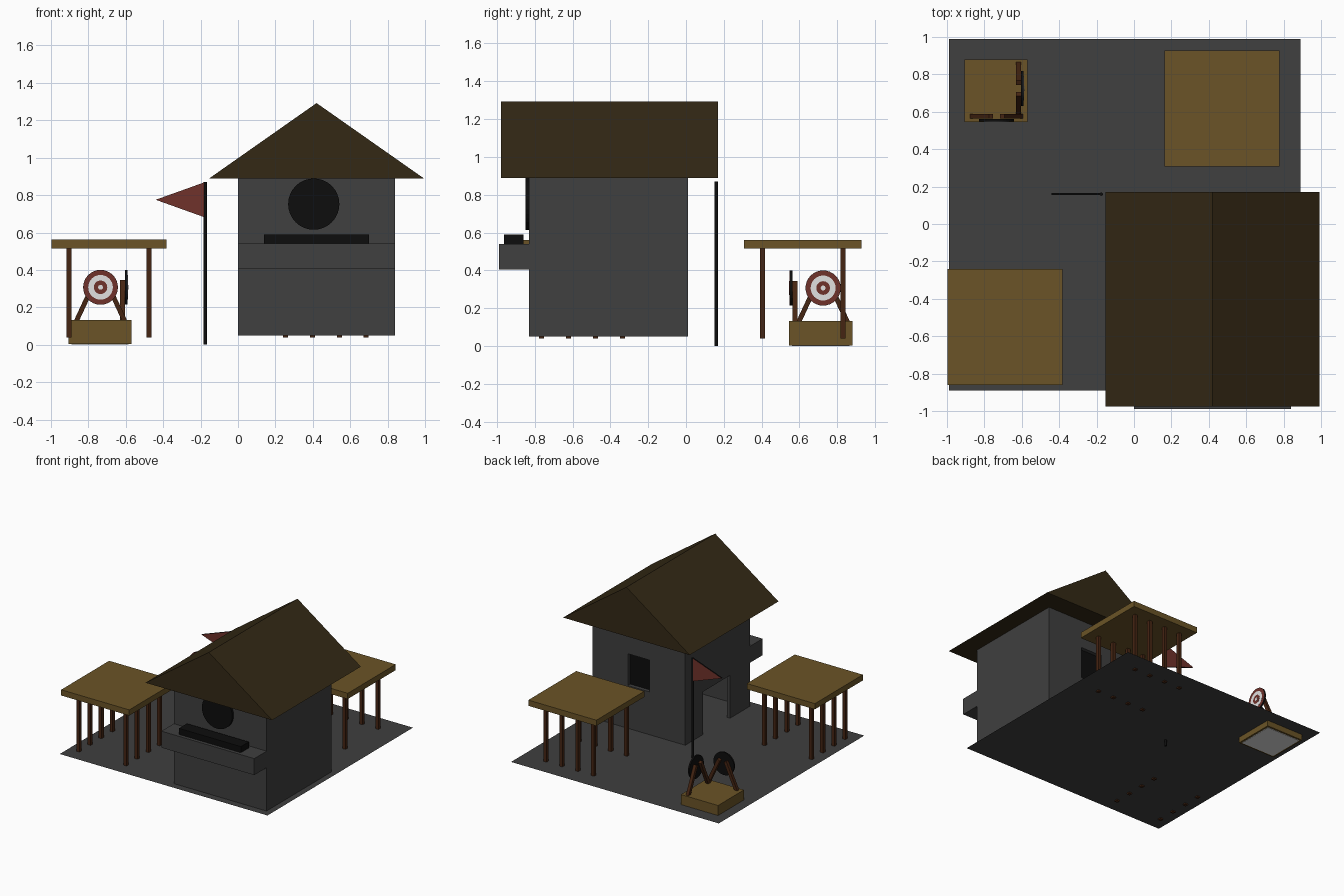
import bpy, bmesh, math
from mathutils import Vector, Matrix

if "Cube" in bpy.data.objects:
    bpy.data.objects.remove(bpy.data.objects["Cube"])


def mat(name, r, g, b):
    m = bpy.data.materials.new(name)
    m.diffuse_color = (r, g, b, 1)
    m.use_nodes = True
    m.node_tree.nodes["Principled BSDF"].inputs["Base Color"].default_value = m.diffuse_color
    return m


STONE = mat("stone_grey", .05, .05, .05)
ROOF = mat("dark_roof_brown", .034, .022, .0075)
THATCH = mat("straw_brown", .145, .088, .02)
WOOD = mat("post_wood", .06, .018, .006)
BLACK = mat("black", .004, .004, .004)
RED = mat("red", .16, .032, .024)
WHITE = mat("white", .75, .75, .75)


def make(name, bm, *mats):
    bmesh.ops.recalc_face_normals(bm, faces=bm.faces)
    me = bpy.data.meshes.new(name)
    bm.to_mesh(me)
    bm.free()
    for m in mats:
        me.materials.append(m)
    ob = bpy.data.objects.new(name, me)
    bpy.context.collection.objects.link(ob)
    return ob


def add_box(bm, x0, x1, y0, y1, z0, z1):
    m = Matrix.Translation(((x0 + x1) / 2, (y0 + y1) / 2, (z0 + z1) / 2))
    bmesh.ops.create_cube(bm, size=1, matrix=m @ Matrix.Diagonal((x1 - x0, y1 - y0, z1 - z0, 1)))


def boxes(name, m, *dims):
    bm = bmesh.new()
    for d in dims:
        add_box(bm, *d)
    return make(name, bm, m)


def rod(name, m, a, b, r, n=32):
    """Cylinder from a to b (n = 4 gives a square beam)."""
    a, b = Vector(a), Vector(b)
    bm = bmesh.new()
    q = (b - a).to_track_quat('Z', 'Y').to_matrix().to_4x4()
    turn = Matrix.Rotation(math.pi / 4 if n == 4 else 0, 4, 'Z')
    bmesh.ops.create_cone(bm, cap_ends=True, segments=n, radius1=r, radius2=r, depth=(b - a).length,
                          matrix=Matrix.Translation((a + b) / 2) @ q @ turn)
    return make(name, bm, m)


def prism(name, pts, y0, y1, *mats):
    """Extrude an x-z outline along y."""
    bm = bmesh.new()
    f = bm.faces.new([bm.verts.new((x, y0, z)) for x, z in pts])
    ext = bmesh.ops.extrude_face_region(bm, geom=[f])
    bmesh.ops.translate(bm, vec=(0, y1 - y0, 0),
                        verts=[v for v in ext['geom'] if isinstance(v, bmesh.types.BMVert)])
    bm.normal_update()
    if len(mats) > 1:  # rim faces take the second colour
        for face in bm.faces:
            face.material_index = 0 if abs(face.normal.y) > .9 else 1
    return make(name, bm, *mats)


# Yard: one flat sheet
G = .05
bm = bmesh.new()
bm.faces.new([bm.verts.new(p) for p in ((-.99, -.89, G), (.89, -.89, G), (.89, .99, G), (-.99, .99, G))])
make("yard", bm, STONE)

# House walls, with a doorway on the left and a window at the back
T, H = .03, .89
boxes("house_walls", STONE,
      (0, .84, -.83, -.83 + T, G, H),
      (.84 - T, .84, -.83 + T, .01 - T, G, H),
      (0, T, -.83 + T, -.57, G, H), (0, T, -.22, .01 - T, G, H), (0, T, -.57, -.22, .4, H),
      (0, .325, .01 - T, .01, G, H), (.52, .84, .01 - T, .01, G, H),
      (.325, .52, .01 - T, .01, G, .40), (.325, .52, .01 - T, .01, .66, H))
boxes("window_pane", BLACK, (.31, .535, -.028, -.021, .385, .675))
prism("house_roof", [(-.153, .89), (.993, .89), (.42, 1.292)], -.977, .17, ROOF)

# Serving counter, black bar and round plaque
boxes("counter", STONE, (0, .84, -.99, -.83, .405, .54))
boxes("counter_bar", BLACK, (.14, .70, -.963, -.86, .54, .59))
rod("round_plaque", BLACK, (.405, -.85, .752), (.405, -.83, .752), .137)

# Two open shelters, each with two rows of four posts
steps = (-.215, -.072, .072, .215)
for name, cx, cy, along_x in (("left_shelter", -.69, -.55, False), ("back_shelter", .47, .617, True)):
    boxes(name + "_roof", THATCH, (cx - .308, cx + .308, cy - .31, cy + .31, .515, .562))
    p = .0135
    dims = []
    for s in steps:
        for side in (-.213, .213):
            x, y = (cx + s, cy + side) if along_x else (cx + side, cy + s)
            dims.append((x - p, x + p, y - p, y + p, .04, .52))
    boxes(name + "_posts", WOOD, *dims)

# Flag on a pole
rod("flag_pole", BLACK, (-.175, .16, 0), (-.175, .16, .87), .009, 12)
prism("flag", [(-.175, .87), (-.175, .68), (-.44, .775)], .155, .167, RED, BLACK)

# Target stand base with pale underside
boxes("target_base", THATCH, (-.906, -.57, .545, .88, .003, .132))
boxes("target_base_underside", WHITE, (-.89, -.586, .561, .864, 0, .004))

# Two targets, facing the front and the right, on leaning legs
for name, c, out, side in (("front_target", Vector((-.735, .562, .307)), Vector((0, -1, 0)), Vector((1, 0, 0))),
                           ("right_target", Vector((-.604, .725, .307)), Vector((1, 0, 0)), Vector((0, 1, 0)))):
    rod(name + "_back", BLACK, c, c + out * .013, .093)
    for i, (r, m) in enumerate(((.092, RED), (.066, WHITE), (.036, RED), (.013, WHITE))):
        d = .013 + i * .0012
        rod(f"{name}_ring_{i + 1}", m, c + out * (d - .001), c + out * (d + .0012), r)
    for s, tag in ((-1, "left"), (1, "right")):
        foot = c - out * .014 + side * (.13 * s)
        foot.z = .125
        top = c - out * .014 + side * (.03 * s)
        top.z = .34
        rod(f"{name}_{tag}_leg", WOOD, foot, top, .018, 4)
